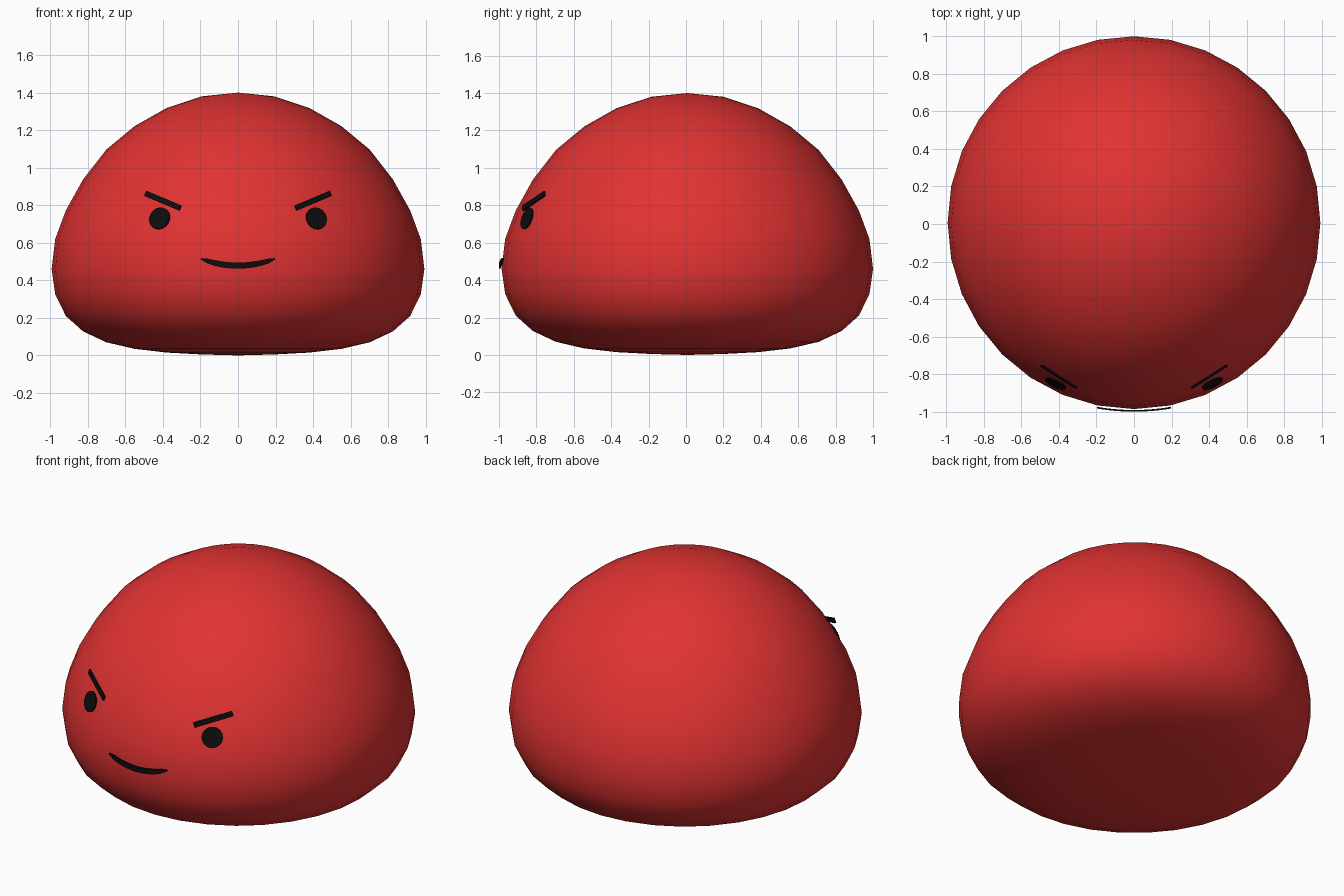
import bpy, bmesh, math
from mathutils import Vector, Matrix

if "Cube" in bpy.data.objects:
    bpy.data.objects.remove(bpy.data.objects["Cube"])


def material(name, rgb):
    m = bpy.data.materials.new(name)
    m.diffuse_color = (*rgb, 1)
    m.use_nodes = True
    m.node_tree.nodes["Principled BSDF"].inputs["Base Color"].default_value = m.diffuse_color
    return m


red = material("red", (0.75, 0.032, 0.032))
black = material("black", (0.004, 0.004, 0.004))


def add(name, bm, mat, smooth=False):
    bmesh.ops.recalc_face_normals(bm, faces=bm.faces)
    for f in bm.faces:
        f.smooth = smooth
    mesh = bpy.data.meshes.new(name)
    bm.to_mesh(mesh)
    bm.free()
    mesh.materials.append(mat)
    ob = bpy.data.objects.new(name, mesh)
    bpy.context.collection.objects.link(ob)
    return ob


def frame(centre, along, normal):
    """Matrix with x running along the part and z pointing out of the face."""
    z = Vector(normal).normalized()
    x = Vector(along)
    x = (x - z * x.dot(z)).normalized()
    m = Matrix((x, z.cross(x), z)).transposed().to_4x4()
    m.translation = centre
    return m


# Body: round dome with a squashed underside
heights = [1.40, 1.38, 1.318, 1.221, 1.096, 0.937, 0.772, 0.62, 0.46,
           0.326, 0.21, 0.128, 0.07, 0.035, 0.015, 0.005, 0.0]
R, CY, SEG = 0.993, 0.007, 32
bm = bmesh.new()
rings = []
for k, z in enumerate(heights):
    r = R * math.sin(math.pi * k / 16)
    if k in (0, 16):
        rings.append([bm.verts.new((0, CY, z))] * SEG)
    else:
        rings.append([bm.verts.new((r * math.cos(a), CY + r * math.sin(a), z))
                      for a in (2 * math.pi * i / SEG for i in range(SEG))])
for a, b in zip(rings, rings[1:]):
    for i in range(SEG):
        j = (i + 1) % SEG
        bm.faces.new(list(dict.fromkeys((a[i], b[i], b[j], a[j]))))
add("body", bm, red, smooth=True)

for side, s in (("left", -1), ("right", 1)):
    # Eyes: thin round plates
    bm = bmesh.new()
    m = frame((s * 0.418, -0.85, 0.73), (1, 0, 0), (s * 0.42, -0.84, 0.3))
    bmesh.ops.create_cone(bm, cap_ends=True, segments=24, radius1=0.06,
                          radius2=0.06, depth=0.009, matrix=m)
    add(side + "_eye", bm, black)

    # Eyebrows: slanted thin bars
    inner = Vector((s * 0.308, -0.872, 0.785))
    outer = Vector((s * 0.493, -0.755, 0.863))
    bm = bmesh.new()
    m = frame((inner + outer) / 2, outer - inner, (s * 0.54, -0.83, 0.2))
    # keep the bar exactly on the line between its ends
    along = (outer - inner).normalized()
    normal = Vector((s * 0.54, -0.83, 0.2))
    normal -= along * normal.dot(along)
    m = frame((inner + outer) / 2, along, normal)
    size = Matrix.Diagonal(((outer - inner).length, 0.03, 0.009, 1))
    bmesh.ops.create_cube(bm, size=1, matrix=m @ size)
    add(side + "_eyebrow", bm, black)

# Mouth: curved crescent plate
bm = bmesh.new()
N = 12
prev = None
for i in range(N + 1):
    t = 2 * i / N - 1
    x, y = 0.197 * t, -1.0 + 0.017 * t * t
    z = 0.478 + 0.036 * t * t
    h = 0.004 + 0.012 * math.sqrt(max(0, 1 - t ** 4))
    ring = [bm.verts.new((x, y + dy, z + dz))
            for dy, dz in ((0, -h), (0, h), (0.009, h), (0.009, -h))]
    if prev:
        for k in range(4):
            bm.faces.new((prev[k], prev[k - 1], ring[k - 1], ring[k]))
    if i in (0, N):
        bm.faces.new(ring)
    prev = ring
add("mouth", bm, black)
